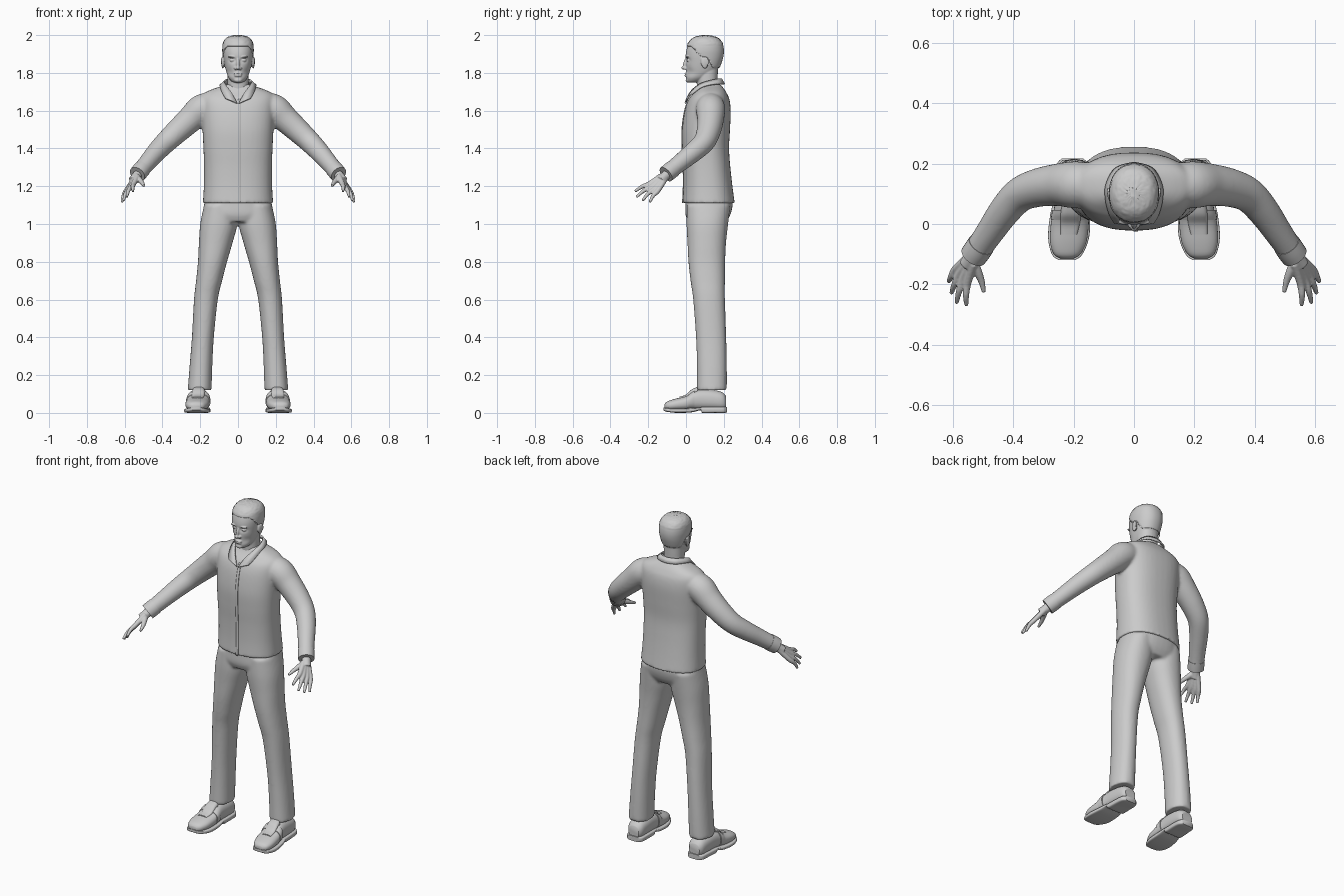
import bpy, bmesh, math, random
from mathutils import Vector, Matrix

random.seed(4)
if "Cube" in bpy.data.objects:
    bpy.data.objects.remove(bpy.data.objects["Cube"])

grey = bpy.data.materials.new("plain_grey")
grey.use_nodes = True
grey.diffuse_color = (0.6, 0.6, 0.6, 1)
grey.node_tree.nodes["Principled BSDF"].inputs["Base Color"].default_value = (0.6, 0.6, 0.6, 1)


def spline(rows, k=5):
    """Smooth interpolation through rows of numbers."""
    out = []
    for i in range(len(rows) - 1):
        a, b, c, d = rows[max(i - 1, 0)], rows[i], rows[i + 1], rows[min(i + 2, len(rows) - 1)]
        for j in range(k):
            t = j / k
            out.append([q + t / 2 * (r - p + t * (2 * p - 5 * q + 4 * r - s + t * (3 * (q - r) + s - p)))
                        for p, q, r, s in zip(a, b, c, d)])
    return out + [list(rows[-1])]


def ring(c, u, v, e=2, n=32):
    pts = []
    for i in range(n):
        a = 2 * math.pi * i / n
        x, y = math.cos(a), math.sin(a)
        pts.append(c + u * math.copysign(abs(x) ** (2 / e), x) + v * math.copysign(abs(y) ** (2 / e), y))
    return pts


def skin(bm, rings, closed=True):
    loops = [[bm.verts.new(p) for p in r] for r in rings]
    n = len(loops[0])
    for a, b in zip(loops, loops[1:]):
        for i in range(n if closed else n - 1):
            j = (i + 1) % n
            bm.faces.new((a[i], a[j], b[j], b[i]))
    if closed:
        bm.faces.new(loops[0])
        bm.faces.new(loops[-1])


def column(bm, rows, e=2.2, n=40, k=5):
    """Upright loft; a row is x, y, z, half width, half depth."""
    skin(bm, [ring(Vector((x, y, z)), Vector((w, 0, 0)), Vector((0, d, 0)), e, n)
              for x, y, z, w, d in spline(rows, k)])


def lengthwise(bm, rows, e, k=4):
    """Loft along y; a row is x, y, half width, bottom, top."""
    skin(bm, [ring(Vector((x, y, (lo + hi) / 2)), Vector((w, 0, 0)), Vector((0, 0, (hi - lo) / 2)), e)
              for x, y, w, lo, hi in spline(rows, k)])


def tube(bm, rows, s=1, n=20):
    """Round loft along a path; a row is x, y, z, radius."""
    rows = spline(rows)
    pts = [Vector((s * r[0], r[1], r[2])) for r in rows]
    rings = []
    for i, p in enumerate(pts):
        t = (pts[min(i + 1, len(pts) - 1)] - pts[max(i - 1, 0)]).normalized()
        u = t.cross(Vector((0, 0, 1))).normalized()
        rings.append(ring(p, u * rows[i][3], u.cross(t) * rows[i][3], 2, n))
    skin(bm, rings)


def ball(bm, centre, radii, tilt=0):
    m = Matrix.Translation(centre) @ Matrix.Rotation(tilt, 4, 'X') @ Matrix.Diagonal((*radii, 1))
    bmesh.ops.create_uvsphere(bm, u_segments=20, v_segments=12, radius=1, matrix=m)


def finish(name, bm, voxel=0, smooth=0, thick=0):
    bmesh.ops.recalc_face_normals(bm, faces=bm.faces)
    me = bpy.data.meshes.new(name)
    bm.to_mesh(me)
    bm.free()
    me.materials.append(grey)
    me.polygons.foreach_set("use_smooth", [True] * len(me.polygons))
    me.set_sharp_from_angle(angle=math.radians(45))
    ob = bpy.data.objects.new(name, me)
    bpy.context.collection.objects.link(ob)
    if thick:
        m = ob.modifiers.new("thickness", 'SOLIDIFY')
        m.thickness, m.offset = thick, 0
    if voxel:
        m = ob.modifiers.new("blend", 'REMESH')
        m.mode, m.voxel_size, m.use_smooth_shade = 'VOXEL', voxel, True
    if smooth:
        m = ob.modifiers.new("soften", 'SMOOTH')
        m.factor, m.iterations = 0.5, smooth
    return ob


SIDES = ((1, "left"), (-1, "right"))

# Shirt: torso and sleeves blended into one surface
torso = [(0, .12, 1.11, .186, .138), (0, .116, 1.2, .181, .13), (0, .11, 1.3, .18, .125),
         (0, .104, 1.4, .183, .124), (0, .106, 1.5, .188, .127), (0, .115, 1.6, .194, .122),
         (0, .122, 1.66, .195, .108), (0, .128, 1.692, .18, .088), (0, .13, 1.712, .14, .074),
         (0, .128, 1.728, .095, .064), (0, .125, 1.74, .07, .058)]
arm = [(.12, .13, 1.632, .066), (.19, .13, 1.61, .078), (.25, .13, 1.556, .071), (.32, .12, 1.492, .064),
       (.38, .096, 1.435, .058), (.43, .042, 1.383, .053), (.48, -.03, 1.325, .047), (.525, -.095, 1.272, .043)]
bm = bmesh.new()
column(bm, torso, 2.4)
for s, side in SIDES:
    tube(bm, arm, s, 28)
finish("shirt", bm, .008, 8)

# Front placket, a thin strip following the chest
bm = bmesh.new()
front = [(y - d - .001, z) for x, y, z, w, d in spline(torso[:7])]
skin(bm, [[Vector((x, y, z)) for x in (-.001, .014)] for y, z in front], False)
finish("placket", bm, thick=.004)

# Folded collar, open in a V at the front
upper = [(.004, -.004, 1.638), (.034, .022, 1.695), (.063, .065, 1.735), (.07, .115, 1.755),
         (.05, .168, 1.767), (0, .186, 1.769)]
lower = [(.066, .004, 1.665), (.082, .034, 1.69), (.093, .08, 1.722), (.092, .13, 1.737),
         (.06, .185, 1.741), (0, .203, 1.74)]
bm = bmesh.new()
for s, side in SIDES:
    skin(bm, [[Vector((s * p[0], p[1], p[2])) for p in spline(edge)] for edge in (upper, lower)], False)
bmesh.ops.remove_doubles(bm, verts=bm.verts, dist=.0005)
finish("collar", bm, thick=.008)

# Trousers: hips and two legs blended
bm = bmesh.new()
column(bm, [(0, .122, 1.15, .17, .122), (0, .122, 1.1, .18, .125), (0, .116, 1.05, .186, .119),
            (0, .112, 1.01, .17, .1)], 2.3)
for s, side in SIDES:
    column(bm, [(s * x, y, z, w, d) for x, y, z, w, d in [
        (.095, .12, 1.1, .085, .115), (.102, .113, 1, .098, .11), (.118, .11, .9, .089, .102),
        (.135, .11, .8, .077, .097), (.153, .115, .7, .069, .091), (.17, .122, .6, .063, .084),
        (.186, .133, .4, .058, .08), (.196, .137, .25, .06, .079), (.203, .137, .12, .063, .079)]])
finish("trousers", bm, .008, 6)

for s, side in SIDES:
    # Sleeve cuff
    bm = bmesh.new()
    tube(bm, [(.507, -.069, 1.293, .046), (.52, -.088, 1.278, .046), (.533, -.106, 1.263, .045)], s, 28)
    finish(side + "_cuff", bm)

    # Hand: wrist, four fingers that fan from the palm, thumb
    bm = bmesh.new()
    tube(bm, [(.51, -.075, 1.287, .027), (.535, -.108, 1.256, .025), (.555, -.135, 1.23, .026)], s)
    for i, tip in enumerate([(.556, -.27, 1.172), (.589, -.262, 1.143), (.606, -.23, 1.124), (.615, -.192, 1.115)]):
        f = i - 1.5
        wrist = Vector((.54 + .005 * f, -.12 + .007 * f, 1.248 - .005 * f))
        knuckle = Vector((.572 + .013 * f, -.172 + .015 * f, 1.194 - .012 * f))
        mid = knuckle.lerp(Vector(tip), .5) + Vector((.003, -.003, .005))
        tube(bm, [(*wrist, .015), (*knuckle, .0135), (*mid, .0105), (*tip, .007)], s)
    tube(bm, [(.54, -.115, 1.25, .018), (.52, -.155, 1.232, .015), (.506, -.19, 1.216, .011),
              (.498, -.226, 1.202, .007)], s)
    finish(side + "_hand", bm, .004, 2)

    # Shoe upper, with a strap and tongue over the instep
    bm = bmesh.new()
    lengthwise(bm, [(s * x, y, w, lo, hi) for x, y, w, lo, hi in [
        (.222, -.114, .022, .022, .046), (.222, -.1, .044, .015, .06), (.218, -.06, .06, .012, .074),
        (.213, 0, .063, .012, .09), (.209, .04, .058, .014, .114), (.207, .08, .055, .015, .125),
        (.205, .14, .053, .015, .122), (.204, .19, .048, .015, .11), (.204, .212, .034, .02, .09)]], 2.4)
    finish(side + "_shoe", bm)
    bm = bmesh.new()
    lengthwise(bm, [(s * .211, .014, .065, .015, .1), (s * .21, .03, .064, .015, .113),
                    (s * .209, .046, .062, .015, .122)], 2.4)
    finish(side + "_shoe_strap", bm)
    bm = bmesh.new()
    lengthwise(bm, [(s * .216, -.035, .028, .06, .085), (s * .212, 0, .032, .07, .097),
                    (s * .21, .03, .034, .08, .124), (s * .208, .06, .032, .09, .137)], 3)
    finish(side + "_shoe_tongue", bm)

    # Sole with a raised arch and heel block
    bm = bmesh.new()
    lengthwise(bm, [(s * x, y, w, lo, hi) for x, y, w, lo, hi in [
        (.222, -.12, .026, .014, .03), (.222, -.102, .05, .006, .026), (.217, -.045, .068, 0, .024),
        (.212, .03, .066, .003, .026), (.208, .078, .058, .014, .03), (.207, .086, .057, 0, .031),
        (.205, .15, .056, 0, .032), (.204, .198, .052, 0, .032), (.204, .217, .036, .002, .032)]], 5)
    finish(side + "_sole", bm)


# Head
def skull(bm):
    rows = [(1.748, .014, .05, .02), (1.757, .005, .085, .035), (1.775, .001, .12, .05), (1.8, .002, .155, .06),
            (1.83, .001, .175, .068), (1.86, 0, .187, .074), (1.89, -.002, .195, .078), (1.92, .002, .197, .08),
            (1.95, .012, .192, .077), (1.975, .031, .176, .065), (1.988, .055, .15, .045), (1.995, .09, .115, .014)]
    column(bm, [(0, (f + b) / 2, z, w, (b - f) / 2) for z, f, b, w in rows], 2.2, 64, 6)


bm = bmesh.new()
skull(bm)
# Press in the eye sockets and the hollows under the cheekbones
for v in bm.verts:
    if v.co.y < .08:
        x, z = abs(v.co.x), v.co.z
        v.co.y += .011 * math.exp(-((x - .03) / .017) ** 2 - ((z - 1.868) / .012) ** 2)
        v.co.y += .006 * math.exp(-((x - .045) / .018) ** 2 - ((z - 1.805) / .02) ** 2)
column(bm, [(0, .122, 1.66, .062, .06), (0, .113, 1.74, .057, .055), (0, .112, 1.79, .057, .056),
            (0, .115, 1.85, .057, .056)])
ball(bm, (0, -.002, 1.85), (.009, .013, .03), -.25)
ball(bm, (0, -.012, 1.827), (.011, .013, .01))
ball(bm, (0, .001, 1.796), (.024, .009, .005))
ball(bm, (0, .001, 1.786), (.021, .009, .006))
ball(bm, (0, .01, 1.762), (.022, .012, .013))
for s, side in SIDES:
    ball(bm, (s * .012, -.002, 1.824), (.009, .011, .008))
    ball(bm, (s * .03, .014, 1.867), (.014, .011, .009))
    ball(bm, (s * .03, .007, 1.885), (.024, .01, .005))
    ball(bm, (s * .08, .097, 1.853), (.008, .018, .031), .2)
    ball(bm, (s * .085, .108, 1.862), (.005, .013, .024), .2)
finish("head", bm, .0035, 2)

# Cropped hair, cut from the skull along the hairline and roughened on top
bm = bmesh.new()
skull(bm)


def hairline(y):
    return 1.942 - .055 * min(max((y - .03) / .05, 0), 1) - .055 * min(max((y - .11) / .03, 0), 1)


bmesh.ops.delete(bm, geom=[f for f in bm.faces if f.calc_center_median().z < hairline(f.calc_center_median().y)],
                 context='FACES')
bm.normal_update()
for v in bm.verts:
    v.co += v.normal * (.001 + random.uniform(0, .0025) * (v.co.z > 1.95))
finish("hair", bm, thick=.005)
